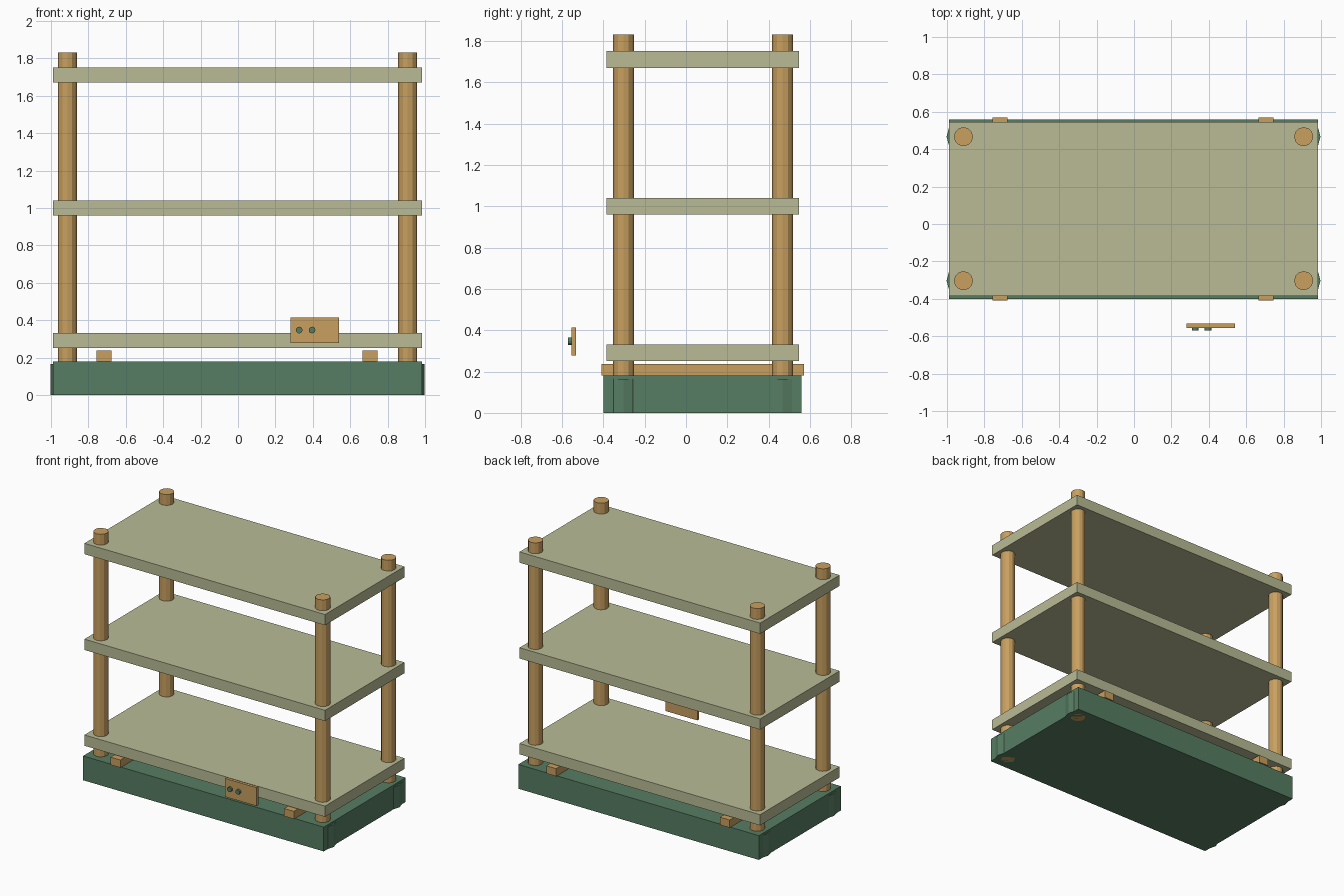
import bpy
import math

cube = bpy.data.objects.get("Cube")
if cube:
    bpy.data.objects.remove(cube, do_unlink=True)


def material(name, rgb):
    mat = bpy.data.materials.new(name)
    mat.use_nodes = True
    color = (*rgb, 1.0)
    mat.diffuse_color = color
    mat.node_tree.nodes["Principled BSDF"].inputs["Base Color"].default_value = color
    return mat


sage = material("sage", (0.49, 0.50, 0.305))
green = material("dark green", (0.095, 0.205, 0.125))
wood = material("light wood", (0.58, 0.35, 0.115))


def finish(name, mat):
    obj = bpy.context.object
    obj.name = name
    obj.data.materials.append(mat)
    return obj


def box(name, mat, x, y, z):
    """Box spanning the given (low, high) range on each axis."""
    spans = (x, y, z)
    bpy.ops.mesh.primitive_cube_add(size=1, location=[(a + b) / 2 for a, b in spans])
    obj = finish(name, mat)
    obj.scale = [b - a for a, b in spans]
    bpy.ops.object.transform_apply(location=False, rotation=False, scale=True)
    return obj


def rod(name, mat, radius, depth, center, rotation=(0, 0, 0)):
    # Turn the facets so that one edge points along x
    bpy.ops.mesh.primitive_cylinder_add(vertices=12, radius=radius, depth=depth,
                                        location=center, rotation=rotation)
    return finish(name, mat)


# Base tray
WIDTH = (-0.99, 0.983)
box("base", green, WIDTH, (-0.40, 0.56), (0, 0.18))

# Corner posts, each in a socket that bulges out of the base
for side, x in (("right", -0.912), ("left", 0.907)):
    for end, y in (("front", -0.303), ("back", 0.467)):
        rod(f"{end}_{side}_post", wood, 0.051, 1.83, (x, y, 0.915))
        rod(f"{end}_{side}_socket", green, 0.09, 0.165, (x, y, 0.0825))

# Shelves
for level, z in (("lower", 0.25), ("middle", 0.96), ("upper", 1.67)):
    box(f"{level}_shelf", sage, WIDTH, (-0.385, 0.546), (z, z + 0.08))

# Cross battens lying on the base
for side, x in (("right", -0.717), ("left", 0.706)):
    box(f"{side}_batten", wood, (x - 0.04, x + 0.04), (-0.41, 0.57), (0.18, 0.237))

# Control panel in front with two knobs
box("control_panel", wood, (0.28, 0.54), (-0.555, -0.533), (0.277, 0.413))
for side, x in (("right", 0.327), ("left", 0.396)):
    rod(f"{side}_knob", green, 0.018, 0.016, (x, -0.562, 0.347), (math.pi / 2, 0, 0))
